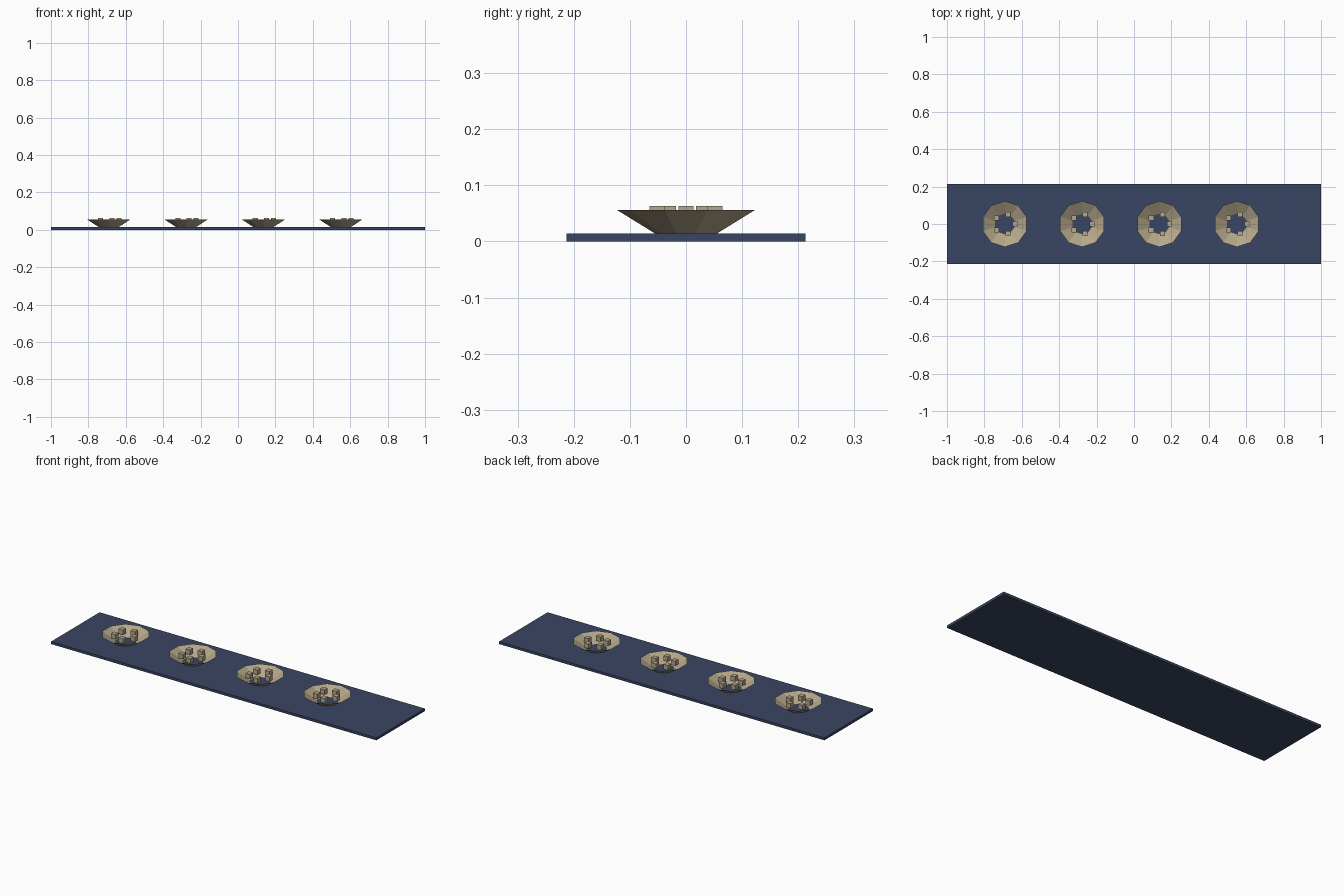
import bpy
import math

if "Cube" in bpy.data.objects:
    bpy.data.objects.remove(bpy.data.objects["Cube"])


def material(name, rgb):
    m = bpy.data.materials.new(name)
    m.diffuse_color = (*rgb, 1.0)
    m.use_nodes = True
    m.node_tree.nodes["Principled BSDF"].inputs["Base Color"].default_value = m.diffuse_color
    return m


NAVY = material("navy_blue", (0.042, 0.060, 0.125))
SAND = material("sand", (0.46, 0.385, 0.255))


def finish(name, mat):
    ob = bpy.context.object
    ob.name = name
    ob.data.materials.append(mat)
    return ob


def box(name, center, size, mat):
    bpy.ops.mesh.primitive_cube_add(size=1, location=center)
    bpy.context.object.scale = size
    bpy.ops.object.transform_apply(location=False, rotation=False, scale=True)
    return finish(name, mat)


# Flat base slab
BASE_TOP = 0.014
box("base_slab", (0, 0, BASE_TOP / 2), (2.0, 0.426, BASE_TOP), NAVY)

# Row of open ten-sided dishes, each with a ring of five small blocks
RIM_Z = 0.056
RING, BLOCK = 0.054, 0.027
for i in range(4):
    x = -0.691 + i * 0.4135
    bpy.ops.mesh.primitive_cone_add(
        vertices=10, radius1=0.055, radius2=0.123, depth=RIM_Z - BASE_TOP,
        end_fill_type='NOTHING', location=(x, 0, (RIM_Z + BASE_TOP) / 2))
    finish(f"dish_{i + 1}", SAND)
    for k in range(5):
        a = math.radians(72 * k)
        box(f"dish_{i + 1}_block_{k + 1}",
            (x + RING * math.cos(a), RING * math.sin(a), 0.063 - BLOCK / 2),
            (BLOCK, BLOCK, BLOCK), SAND)
